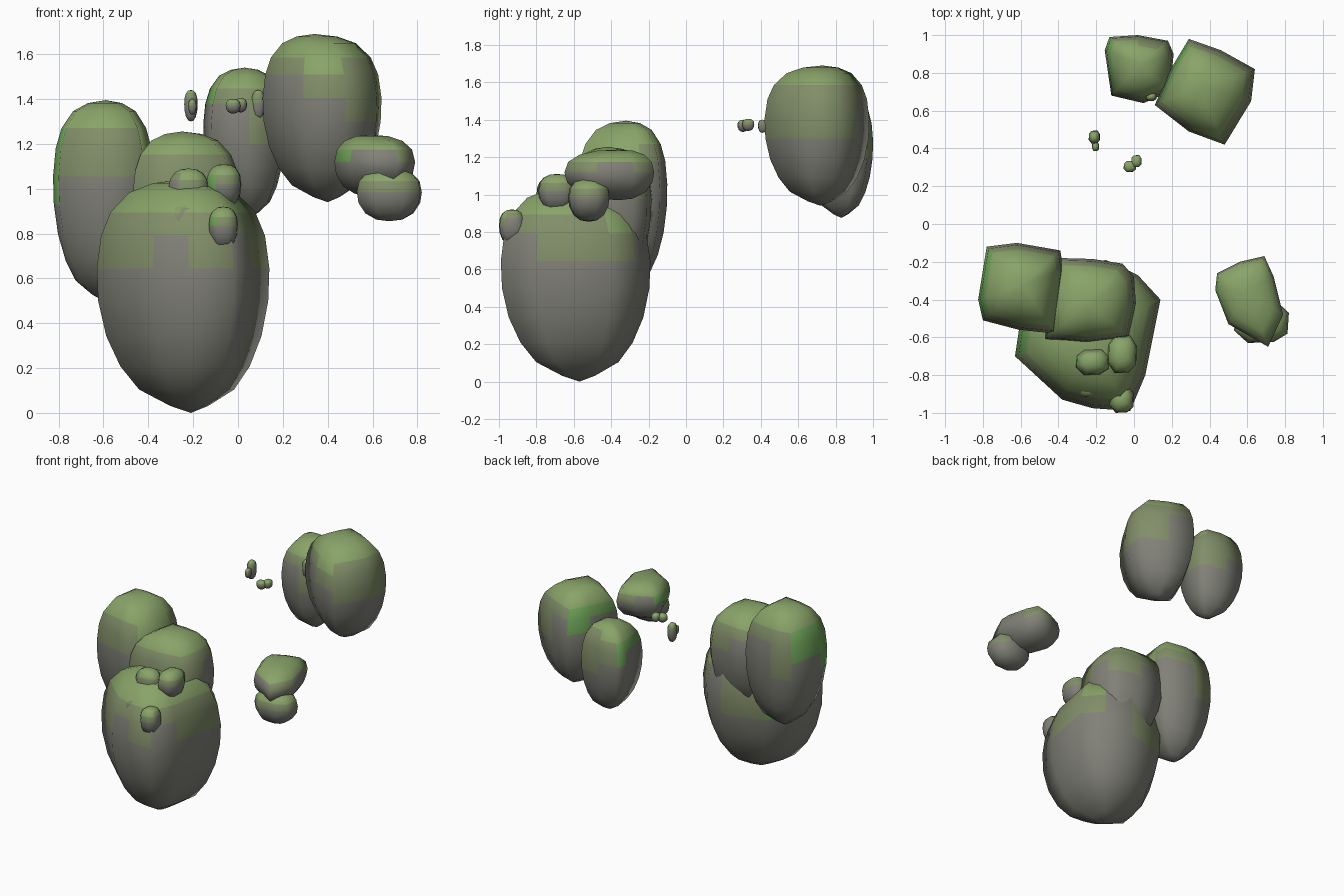
import bpy, bmesh, random
from mathutils import Vector, noise

random.seed(4)


def mat(name, col):
    m = bpy.data.materials.new(name)
    m.diffuse_color = (*col, 1)
    return m


MATS = [mat("stone", (0.22, 0.22, 0.19)), mat("mossy_stone", (0.22, 0.27, 0.14)),
        mat("moss", (0.25, 0.37, 0.14)), mat("bright_moss", (0.16, 0.37, 0.10))]

# silhouette of a hanging boulder: (height 0..1, width 0..1)
TALL = [(0.03, 0.22), (0.10, 0.55), (0.20, 0.75), (0.33, 0.90), (0.48, 0.985), (0.62, 1.0),
        (0.76, 0.95), (0.86, 0.84), (0.945, 0.62), (0.985, 0.34)]
SMALL = [(0.03, 0.4), (0.15, 0.74), (0.35, 0.95), (0.55, 1.0), (0.76, 0.93), (0.9, 0.72), (0.98, 0.4)]


def rock(name, foot, z0, z1, profile=TALL, low=None, high=None):
    """Stack scaled copies of a top-view outline; the ends drift towards low / high."""
    n = len(foot)
    pts = [Vector(p) for p in foot]
    mid = sum(pts, Vector((0, 0))) / n
    low = Vector(low) if low else mid
    high = Vector(high) if high else mid
    bm = bmesh.new()
    rings = []
    for t, s in profile:
        end = low if t < 0.55 else high
        c = mid + (end - mid) * (1 - s)
        rings.append([bm.verts.new((*(c + (p - mid) * s), z0 + (z1 - z0) * t)) for p in pts])
    bot = bm.verts.new((*low, z0))
    top = bm.verts.new((*high, z1))
    for a, b in zip(rings, rings[1:]):
        for i in range(n):
            j = (i + 1) % n
            bm.faces.new((a[i], a[j], b[j], b[i]))
    for i in range(n):
        j = (i + 1) % n
        bm.faces.new((bot, rings[0][j], rings[0][i]))
        bm.faces.new((top, rings[-1][i], rings[-1][j]))
    bmesh.ops.recalc_face_normals(bm, faces=bm.faces)
    # moss gathers on faces that look upwards, with patches down the flanks
    for f in bm.faces:
        f.smooth = True
        c = f.calc_center_median()
        h = f.normal.z + 0.35 * noise.noise(c * 4)
        f.material_index = 2 if h > 0.42 else 1 if h > 0.08 else 0
        if f.material_index == 1 and f.normal.x < -0.7:
            f.material_index = 3
    me = bpy.data.meshes.new(name)
    bm.to_mesh(me)
    bm.free()
    for m in MATS:
        me.materials.append(m)
    ob = bpy.data.objects.new(name, me)
    bpy.context.collection.objects.link(ob)
    return ob


def pebble(name, x0, x1, y0, y1, z0, z1):
    """Small rock filling a bounding box, outline a box with cut corners."""
    cx, cy, rx, ry = (x0 + x1) / 2, (y0 + y1) / 2, (x1 - x0) / 2, (y1 - y0) / 2
    unit = [(1, 0.45), (0.55, 1), (-0.5, 0.95), (-0.95, 0.5), (-1, -0.4), (-0.5, -1), (0.45, -0.95), (0.95, -0.55)]
    return rock(name, [(cx + u * rx, cy + v * ry) for u, v in unit], z0, z1, SMALL)


# front group
rock("front_boulder", [(-0.63, -0.70), (-0.38, -0.93), (-0.22, -0.975), (-0.02, -0.99), (0.06, -0.80),
                       (0.14, -0.40), (0.02, -0.27), (-0.15, -0.19), (-0.46, -0.27), (-0.60, -0.50)],
     0.0, 1.04, low=(-0.21, -0.57), high=(-0.25, -0.62))
rock("left_boulder", [(-0.78, -0.12), (-0.62, -0.10), (-0.39, -0.14), (-0.375, -0.24), (-0.42, -0.58),
                      (-0.61, -0.56), (-0.80, -0.51), (-0.825, -0.40)],
     0.50, 1.395, low=(-0.60, -0.30), high=(-0.59, -0.32))
rock("middle_boulder", [(-0.40, -0.18), (-0.22, -0.185), (-0.06, -0.21), (0.0, -0.28), (0.01, -0.42),
                        (-0.03, -0.60), (-0.25, -0.63), (-0.47, -0.61), (-0.46, -0.45)],
     0.52, 1.255, high=(-0.25, -0.42))

# back group
rock("back_left_boulder", [(-0.13, 0.99), (0.02, 1.0), (0.18, 0.97), (0.21, 0.90), (0.19, 0.70),
                           (0.05, 0.64), (-0.12, 0.68), (-0.155, 0.92)],
     0.875, 1.54, low=(0.06, 0.83))
rock("back_right_boulder", [(0.29, 0.98), (0.46, 0.92), (0.64, 0.82), (0.62, 0.65), (0.48, 0.42),
                            (0.29, 0.49), (0.11, 0.63), (0.20, 0.83)],
     0.94, 1.69, low=(0.40, 0.72), high=(0.34, 0.73))

# right group
rock("right_slab", [(0.44, -0.26), (0.56, -0.20), (0.69, -0.17), (0.74, -0.28), (0.79, -0.48),
                    (0.71, -0.65), (0.50, -0.53), (0.43, -0.35)],
     0.97, 1.24, SMALL, low=(0.58, -0.36), high=(0.59, -0.36))
pebble("right_lower_rock", 0.53, 0.82, -0.63, -0.41, 0.855, 1.09)

# loose stones: x, y and z ranges
for name, *box in [
    ("top_stone", -0.14, 0.015, -0.79, -0.59, 0.91, 1.11),
    ("front_stone", -0.13, 0.0, -1.0, -0.86, 0.73, 0.92),
    ("ledge_stone", -0.31, -0.13, -0.80, -0.66, 0.88, 1.09),
    ("face_stone", -0.33, -0.08, -0.92, -0.80, 0.77, 0.93),
    ("floating_chip_a", -0.24, -0.18, 0.425, 0.495, 1.30, 1.44),
    ("floating_chip_b", -0.222, -0.185, 0.385, 0.435, 1.33, 1.40),
    ("floating_chip_c", -0.055, 0.012, 0.275, 0.335, 1.335, 1.40),
    ("floating_chip_d", -0.015, 0.04, 0.30, 0.365, 1.34, 1.405),
    ("back_chip", 0.06, 0.12, 0.65, 0.70, 1.31, 1.44),
]:
    pebble(name, *box)
